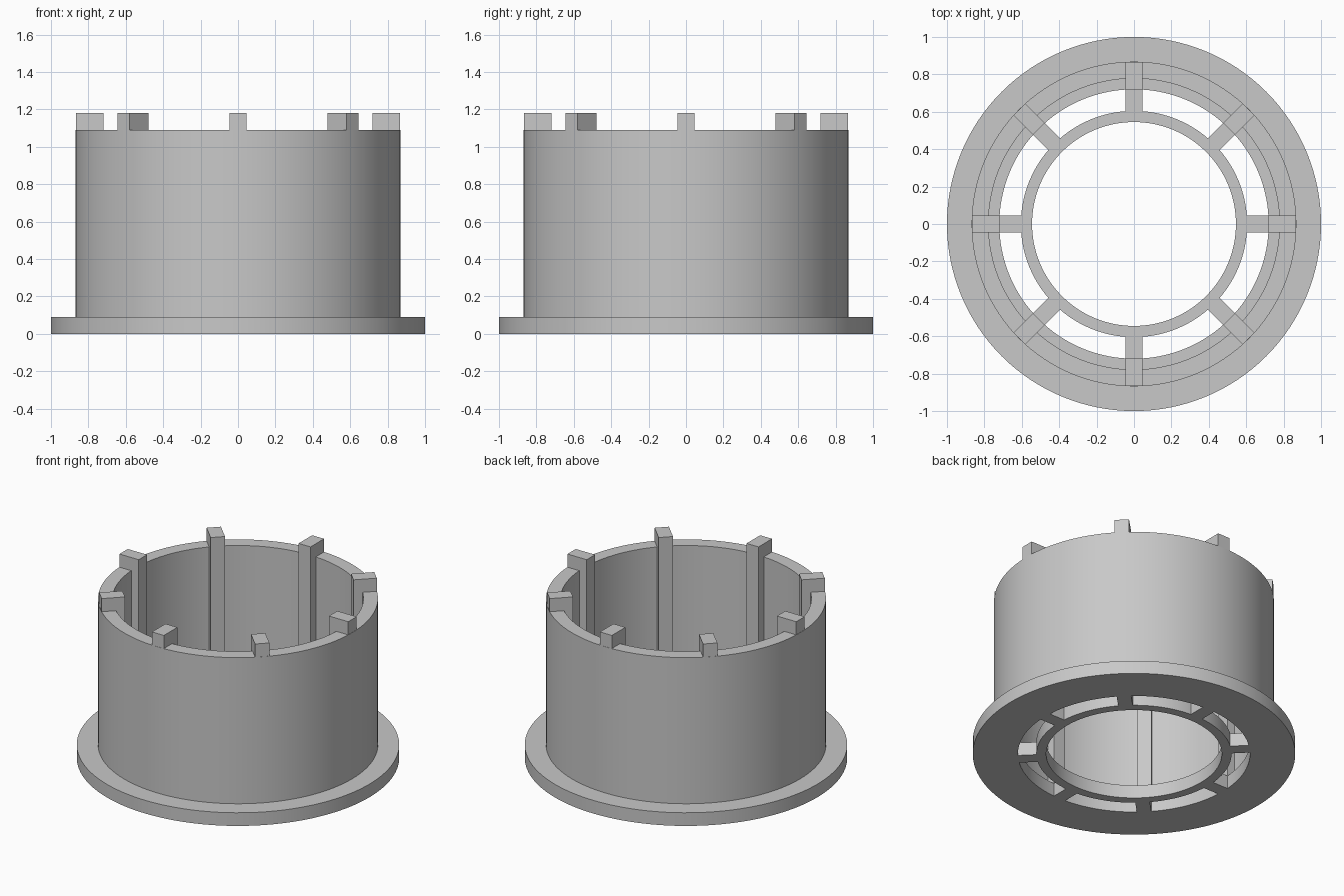
import bpy
import bmesh
from math import cos, sin, tau, radians
from mathutils import Matrix

SEGMENTS = 128
FLANGE_TOP, WALL_TOP, RIB_TOP = 0.09, 1.09, 1.18
RIB_WIDTH, RIB_COUNT = 0.09, 8

cube = bpy.data.objects.get("Cube")
if cube:
    bpy.data.objects.remove(cube, do_unlink=True)

grey = bpy.data.materials.new("light grey plastic")
grey.use_nodes = True
colour = (0.58, 0.58, 0.58, 1)
grey.diffuse_color = colour
grey.node_tree.nodes["Principled BSDF"].inputs["Base Color"].default_value = colour


def finish(name, bm):
    bmesh.ops.recalc_face_normals(bm, faces=bm.faces)
    mesh = bpy.data.meshes.new(name)
    bm.to_mesh(mesh)
    bm.free()
    mesh.materials.append(grey)
    obj = bpy.data.objects.new(name, mesh)
    bpy.context.collection.objects.link(obj)
    return obj


def lathe(name, profile):
    """Revolve a closed (radius, height) profile about z."""
    bm = bmesh.new()
    rings = []
    for i in range(SEGMENTS):
        a = tau * i / SEGMENTS
        rings.append([bm.verts.new((r * cos(a), r * sin(a), z)) for r, z in profile])
    n = len(profile)
    for i in range(SEGMENTS):
        a, b = rings[i], rings[(i + 1) % SEGMENTS]
        for j in range(n):
            k = (j + 1) % n
            bm.faces.new((a[j], b[j], b[k], a[k]))
    obj = finish(name, bm)
    bpy.ops.object.select_all(action="DESELECT")
    obj.select_set(True)
    bpy.context.view_layer.objects.active = obj
    bpy.ops.object.shade_smooth_by_angle(angle=radians(30))
    return obj


def radial_bars(name, r0, r1, z0, z1):
    """Evenly spaced boxes pointing out from the centre."""
    bm = bmesh.new()
    for i in range(RIB_COUNT):
        matrix = (Matrix.Rotation(tau * i / RIB_COUNT, 4, "Z")
                  @ Matrix.Translation(((r0 + r1) / 2, 0, (z0 + z1) / 2))
                  @ Matrix.Diagonal((r1 - r0, RIB_WIDTH, z1 - z0, 1)))
        bmesh.ops.create_cube(bm, size=1, matrix=matrix)
    return finish(name, bm)


# Base flange and cylindrical wall as one turned body
lathe("flange_and_wall", [
    (0.72, 0), (1, 0), (1, FLANGE_TOP), (0.868, FLANGE_TOP),
    (0.868, WALL_TOP), (0.778, WALL_TOP), (0.778, FLANGE_TOP), (0.72, FLANGE_TOP)])

# Thin inner ring level with the flange
lathe("inner_ring", [(0.545, 0), (0.605, 0), (0.605, FLANGE_TOP), (0.545, FLANGE_TOP)])

# Spokes joining the ring to the flange
radial_bars("spokes", 0.602, 0.722, 0, FLANGE_TOP)

# Upright ribs lining the wall and rising above its rim
radial_bars("wall_ribs", 0.72, 0.866, FLANGE_TOP, RIB_TOP)
